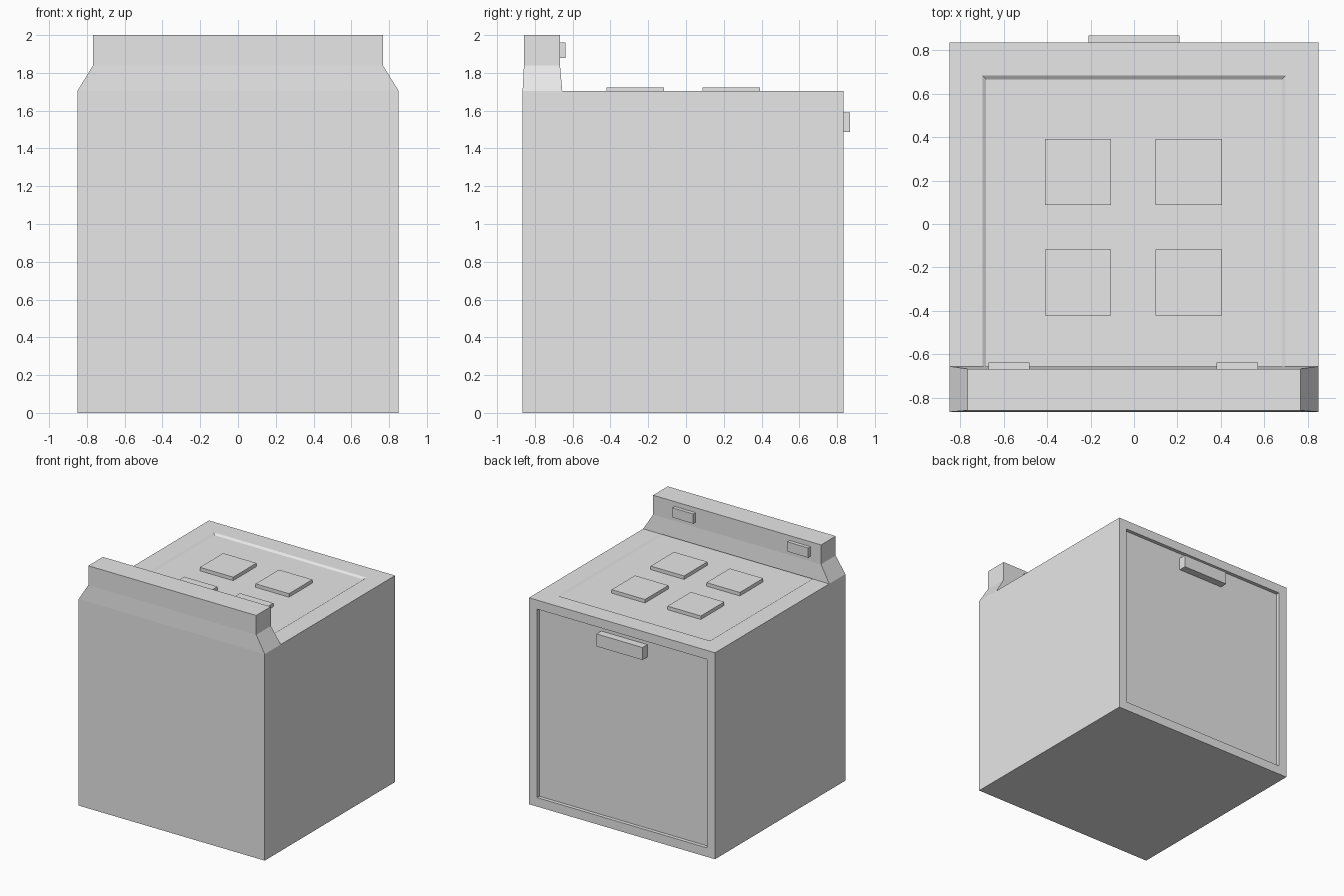
import bpy
import bmesh
from mathutils import Vector

cube = bpy.data.objects.get("Cube")
if cube:
    bpy.data.objects.remove(cube, do_unlink=True)

# One plain enamel colour for every part
enamel = bpy.data.materials.new("light_grey")
enamel.use_nodes = True
enamel.diffuse_color = (0.8, 0.8, 0.8, 1)
enamel.node_tree.nodes["Principled BSDF"].inputs["Base Color"].default_value = (0.8, 0.8, 0.8, 1)


def box_mesh(low, high):
    """Box as a bmesh, spanning two opposite corners."""
    low, high = Vector(low), Vector(high)
    bm = bmesh.new()
    bmesh.ops.create_cube(bm, size=1)
    bmesh.ops.scale(bm, vec=high - low, verts=bm.verts)
    bmesh.ops.translate(bm, vec=(low + high) / 2, verts=bm.verts)
    return bm


def face_towards(bm, direction):
    bm.normal_update()
    return max(bm.faces, key=lambda f: f.normal.dot(Vector(direction)))


def recess(bm, face, border, slope, depth):
    """Leave a border round a face, then sink its middle with sloped walls."""
    bmesh.ops.inset_individual(bm, faces=[face], thickness=border)
    bmesh.ops.inset_individual(bm, faces=[face], thickness=slope, depth=-depth)


def finish(name, bm):
    mesh = bpy.data.meshes.new(name)
    bm.to_mesh(mesh)
    bm.free()
    mesh.materials.append(enamel)
    obj = bpy.data.objects.new(name, mesh)
    bpy.context.collection.objects.link(obj)
    return obj


def box(name, low, high):
    return finish(name, box_mesh(low, high))


# Oven body with a shallow sunken cooktop and a recessed door
body = box_mesh((-0.85, -0.865, 0), (0.85, 0.835, 1.705))
top, door = face_towards(body, (0, 0, 1)), face_towards(body, (0, 1, 0))
recess(body, top, 0.215, 0.025, 0.012)
recess(body, door, 0.105, 0, 0.03)
finish("oven_body", body)

# Control panel: tapered foot, then a straight upper block
panel = box_mesh((-0.85, -0.865, 1.705), (0.85, -0.655, 1.84))
upper = face_towards(panel, (0, 0, 1))
for v in upper.verts:
    v.co.x = 0.767 if v.co.x > 0 else -0.767
    v.co.y = -0.858 if v.co.y < -0.76 else -0.667
raised = bmesh.ops.extrude_face_region(panel, geom=[upper])["geom"]
bmesh.ops.translate(panel, vec=(0, 0, 0.16),
                    verts=[g for g in raised if isinstance(g, bmesh.types.BMVert)])
bmesh.ops.delete(panel, geom=[upper, face_towards(panel, (0, 0, -1))], context="FACES")
finish("control_panel", panel)

# Four square burners
for side, x in (("right", -0.41), ("left", 0.1)):
    for row, y in (("front", -0.422), ("back", 0.087)):
        box(f"burner_{row}_{side}", (x, y, 1.69), (x + 0.305, y + 0.305, 1.722))

# Control knobs on the panel
for side, x in (("right", -0.67), ("left", 0.38)):
    box(f"knob_{side}", (x, -0.68, 1.88), (x + 0.19, -0.637, 1.96))

# Door handle
box("door_handle", (-0.21, 0.8, 1.487), (0.21, 0.868, 1.59))
